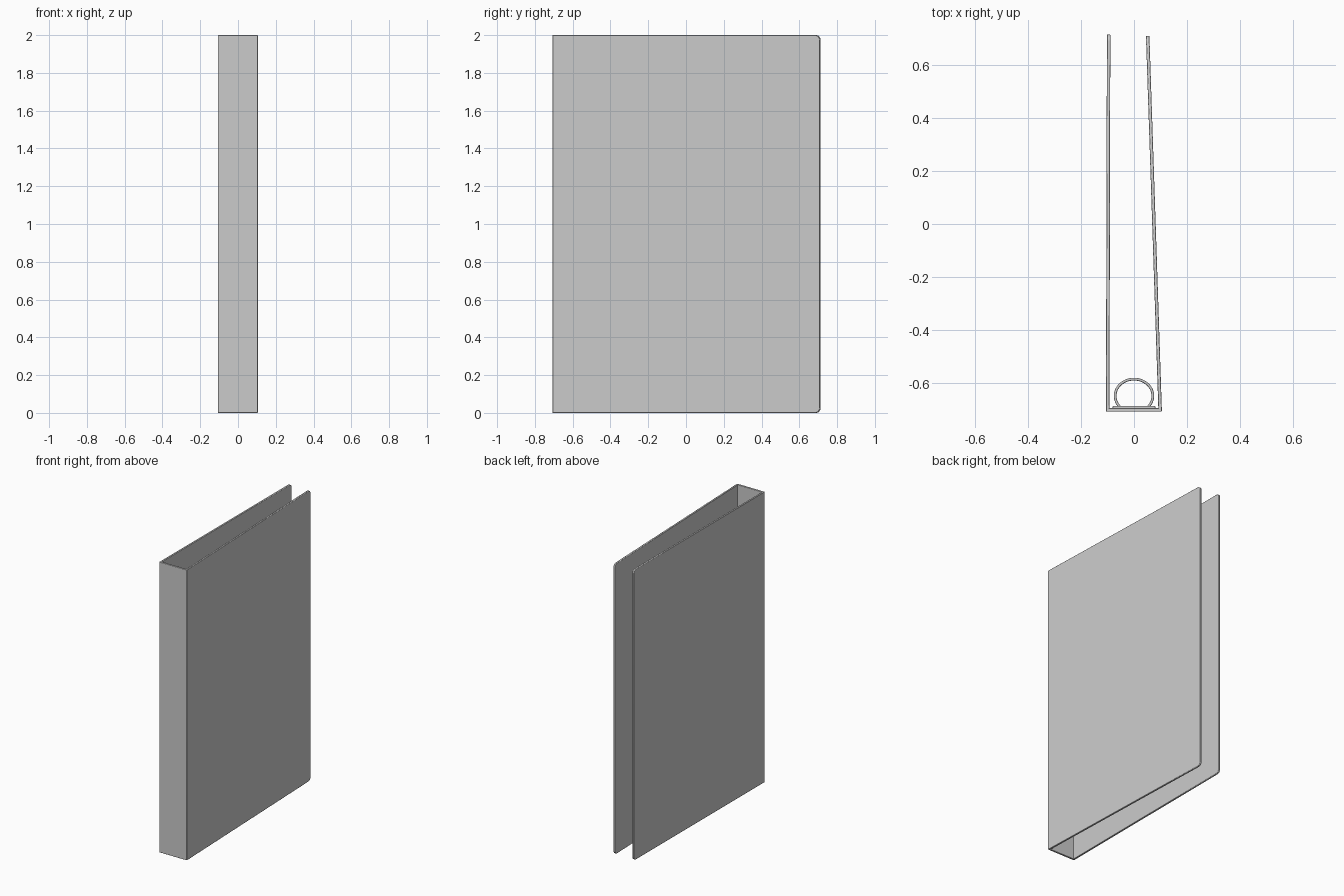
import bpy, bmesh, math
from mathutils import Vector

if "Cube" in bpy.data.objects:
    bpy.data.objects.remove(bpy.data.objects["Cube"])

H, T = 2.0, 0.013          # binder height, board thickness


def finish(bm, name):
    bmesh.ops.recalc_face_normals(bm, faces=bm.faces)
    me = bpy.data.meshes.new(name)
    bm.to_mesh(me)
    bm.free()
    ob = bpy.data.objects.new(name, me)
    bpy.context.collection.objects.link(ob)
    bpy.context.view_layer.objects.active = ob
    ob.select_set(True)
    bpy.ops.object.shade_smooth_by_angle(angle=math.radians(35))
    ob.select_set(False)
    return ob


def board(name, start, end, z0, z1, thick, radius=0.0):
    """Upright board from start to end (x, y), far corners rounded."""
    a, b = Vector((*start, 0)), Vector((*end, 0))
    along = (b - a).normalized()
    side = Vector((along.y, -along.x, 0)) * thick
    length = (b - a).length
    pts = [(0, z0)]
    if radius:
        for cz, first in ((z0 + radius, -90), (z1 - radius, 0)):
            for i in range(7):
                t = math.radians(first + 15 * i)
                pts.append((length - radius + radius * math.cos(t), cz + radius * math.sin(t)))
    else:
        pts += [(length, z0), (length, z1)]
    pts.append((0, z1))
    bm = bmesh.new()
    face = bm.faces.new([bm.verts.new(a + along * u - side / 2 + Vector((0, 0, z))) for u, z in pts])
    new = bmesh.ops.extrude_face_region(bm, geom=[face])["geom"]
    bmesh.ops.translate(bm, verts=[v for v in new if isinstance(v, bmesh.types.BMVert)], vec=side)
    ob = finish(bm, name)
    bev = ob.modifiers.new("soft_edges", "BEVEL")
    bev.width, bev.segments = thick * 0.2, 2
    return ob


# Covers and spine
board("left_cover", (-0.099, -0.706), (-0.0955, 0.713), 0, H, T, 0.025)
board("right_cover", (0.0985, -0.706), (0.0515, 0.708), 0, H, T, 0.025)
board("spine", (-0.104, -0.7), (0.104, -0.7), 0, H, T)

# Metal plate holding the rings
board("ring_plate", (-0.08, -0.689), (0.08, -0.689), 0.2, 1.8, 0.009)

# Wire rings, open where they enter the plate
for n, z in enumerate((0.28, 1.0, 1.72)):
    cu = bpy.data.curves.new(f"ring_{n + 1}", "CURVE")
    cu.dimensions = "3D"
    cu.bevel_depth, cu.bevel_resolution, cu.use_fill_caps = 0.005, 3, True
    sp = cu.splines.new("POLY")
    sp.points.add(40)
    for i, p in enumerate(sp.points):
        t = math.radians(-47 + 274 * i / 40)
        p.co = (0.071 * math.cos(t), -0.647 + 0.063 * math.sin(t), z, 1)
    ob = bpy.data.objects.new(f"ring_{n + 1}", cu)
    bpy.context.collection.objects.link(ob)
